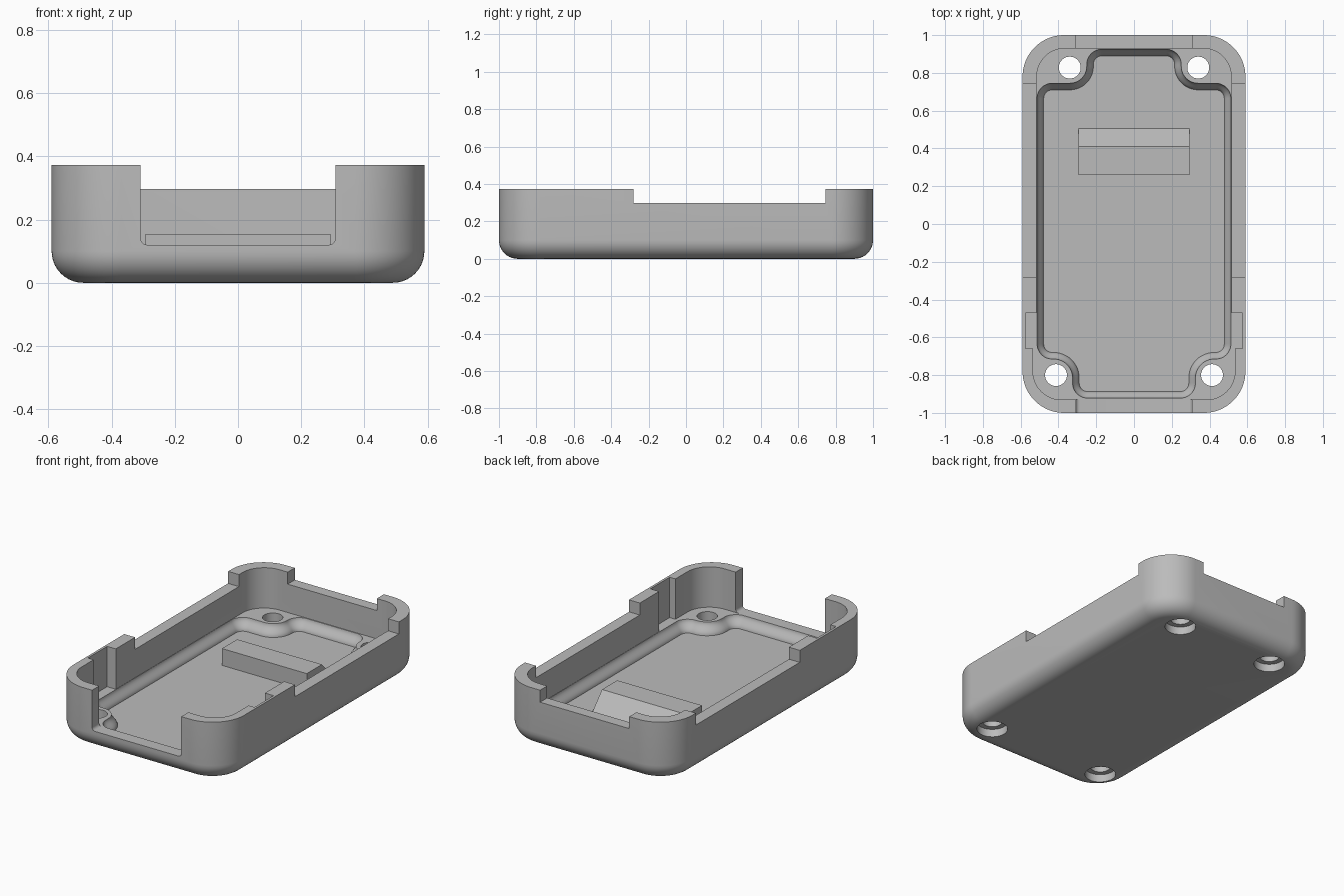
import bpy, bmesh, math
from mathutils import Vector

cube = bpy.data.objects.get("Cube")
if cube:
    bpy.data.objects.remove(cube, do_unlink=True)

grey = bpy.data.materials.new("plain grey")
grey.use_nodes = True
GREY = (0.5, 0.5, 0.5, 1)
grey.diffuse_color = GREY
grey.node_tree.nodes["Principled BSDF"].inputs["Base Color"].default_value = GREY

AXES = {
    "z": lambda a, b, c: (a, b, c),
    "y": lambda a, b, c: (a, -c, b),
    "x": lambda a, b, c: (c, a, b),
}


def rounded(corners, steps=12):
    """Closed counter-clockwise outline from (x, y, radius) corners."""
    pts, n = [], len(corners)
    for i, (x, y, r) in enumerate(corners):
        p = Vector((x, y))
        if r == 0:
            pts.append(p)
            continue
        u = (Vector(corners[i - 1][:2]) - p).normalized()
        v = (Vector(corners[(i + 1) % n][:2]) - p).normalized()
        # all corners are square, so the arc centre is one radius along each side
        centre = p + (u + v) * r
        for k in range(steps + 1):
            t = k / steps * math.pi / 2
            pts.append(centre - v * r * math.cos(t) - u * r * math.sin(t))
    return pts


def mirrored(half):
    """Complete a right-hand half outline (front to back) across x = 0."""
    return half + [(-x, y, r) for x, y, r in reversed(half)]


def inset(pts, d):
    out, n = [], len(pts)
    for i, p in enumerate(pts):
        a = (p - pts[i - 1]).normalized()
        b = (pts[(i + 1) % n] - p).normalized()
        normal = Vector((-a.y - b.y, a.x + b.x)).normalized()
        out.append(p + normal * d)
    return out


def loft(name, outline, levels, axis="z"):
    """Solid through (inset, height) levels of one outline."""
    bm = bmesh.new()
    rings = []
    for d, h in levels:
        ring = inset(outline, d) if d else outline
        rings.append([bm.verts.new(AXES[axis](p.x, p.y, h)) for p in ring])
    n = len(outline)
    for low, high in zip(rings, rings[1:]):
        for i in range(n):
            j = (i + 1) % n
            bm.faces.new((low[i], low[j], high[j], high[i]))
    bm.faces.new(rings[0][::-1])
    bm.faces.new(rings[-1])
    bmesh.ops.recalc_face_normals(bm, faces=bm.faces)
    mesh = bpy.data.meshes.new(name)
    bm.to_mesh(mesh)
    bm.free()
    mesh.materials.append(grey)
    obj = bpy.data.objects.new(name, mesh)
    bpy.context.collection.objects.link(obj)
    return obj


def block(name, x0, x1, y0, y1, z0, z1):
    pts = rounded([(x0, y0, 0), (x1, y0, 0), (x1, y1, 0), (x0, y1, 0)])
    return loft(name, pts, [(0, z0), (0, z1)])


def select_only(obj):
    bpy.ops.object.select_all(action="DESELECT")
    obj.select_set(True)
    bpy.context.view_layer.objects.active = obj


def cut(target, cutter):
    cutter.hide_render = True
    mod = target.modifiers.new("cut", "BOOLEAN")
    mod.operation, mod.solver, mod.object = "DIFFERENCE", "EXACT", cutter
    select_only(target)
    bpy.ops.object.modifier_apply(modifier=mod.name)
    bpy.data.objects.remove(cutter, do_unlink=True)


TOP, RIM, PAD, FLOOR, OPEN = 0.372, 0.297, 0.12, 0.05, 0.5

# Outer tray with rounded lower edge
R = 0.1
turns = [k / 10 * math.pi / 2 for k in range(11)]
levels = [(R * (1 - math.sin(t)), R * (1 - math.cos(t))) for t in turns]
tray = loft("tray_shell", rounded(mirrored([(0.59, -1, 0.22), (0.59, 1, 0.22)]), 20),
            levels + [(0, TOP)])

# Cavity, slightly wider at the front
cut(tray, loft("cavity_cutter", rounded(mirrored([
    (0.535, -0.93, 0.15), (0.535, -0.66, 0), (0.515, -0.66, 0), (0.515, 0.93, 0.15)])),
    [(0, PAD), (0, OPEN)]))

# Sunken floor that leaves four screw pads, with softly curved sides
W = 0.035
soft = [(W * (1 + math.cos(math.pi * k / 8)) / 2, FLOOR + (PAD - FLOOR) * k / 8)
        for k in range(9)]
cut(tray, loft("floor_cutter", rounded(mirrored([
    (0.325, -0.922, 0.08), (0.325, -0.715, 0.1), (0.513, -0.715, 0.08),
    (0.513, 0.745, 0.08), (0.25, 0.745, 0.09), (0.25, 0.925, 0.08)])),
    soft + [(0, PAD + 0.02)]))

# Wall openings: deep front, shallow back and sides
cut(tray, loft("front_cutter", rounded([
    (-0.308, PAD, 0.02), (0.308, PAD, 0.02), (0.308, OPEN, 0), (-0.308, OPEN, 0)], 5),
    [(0, 0.9), (0, 1.1)], "y"))
cut(tray, block("back_cutter", -0.308, 0.308, 0.9, 1.1, RIM, OPEN))
cut(tray, block("side_cutter", -0.7, 0.7, -0.28, 0.745, RIM, OPEN))

for s in (-1, 1):
    # Slots in the side walls
    x0, x1 = sorted((s * 0.5, s * 0.575))
    cut(tray, block("slot_cutter", x0, x1, -0.66, -0.47, PAD, OPEN))
    # Screw holes with wider recesses underneath
    for x, y in ((0.34, 0.828), (0.413, -0.8)):
        for r, z0, z1 in ((0.09, -0.1, 0.05), (0.058, -0.2, 0.2)):
            ring = [Vector((s * x + r * math.cos(a), y + r * math.sin(a)))
                    for a in (k * math.tau / 40 for k in range(40))]
            cut(tray, loft("hole_cutter", ring, [(0, z0), (0, z1)]))

select_only(tray)
bpy.ops.object.shade_smooth_by_angle(angle=math.radians(30))

# Ramp block on the floor, sloping towards the back
loft("floor_ramp", rounded([(0.26, FLOOR - 0.01, 0), (0.515, FLOOR - 0.01, 0),
                            (0.41, 0.155, 0), (0.26, 0.155, 0)]),
     [(0, -0.293), (0, 0.293)], "x")
